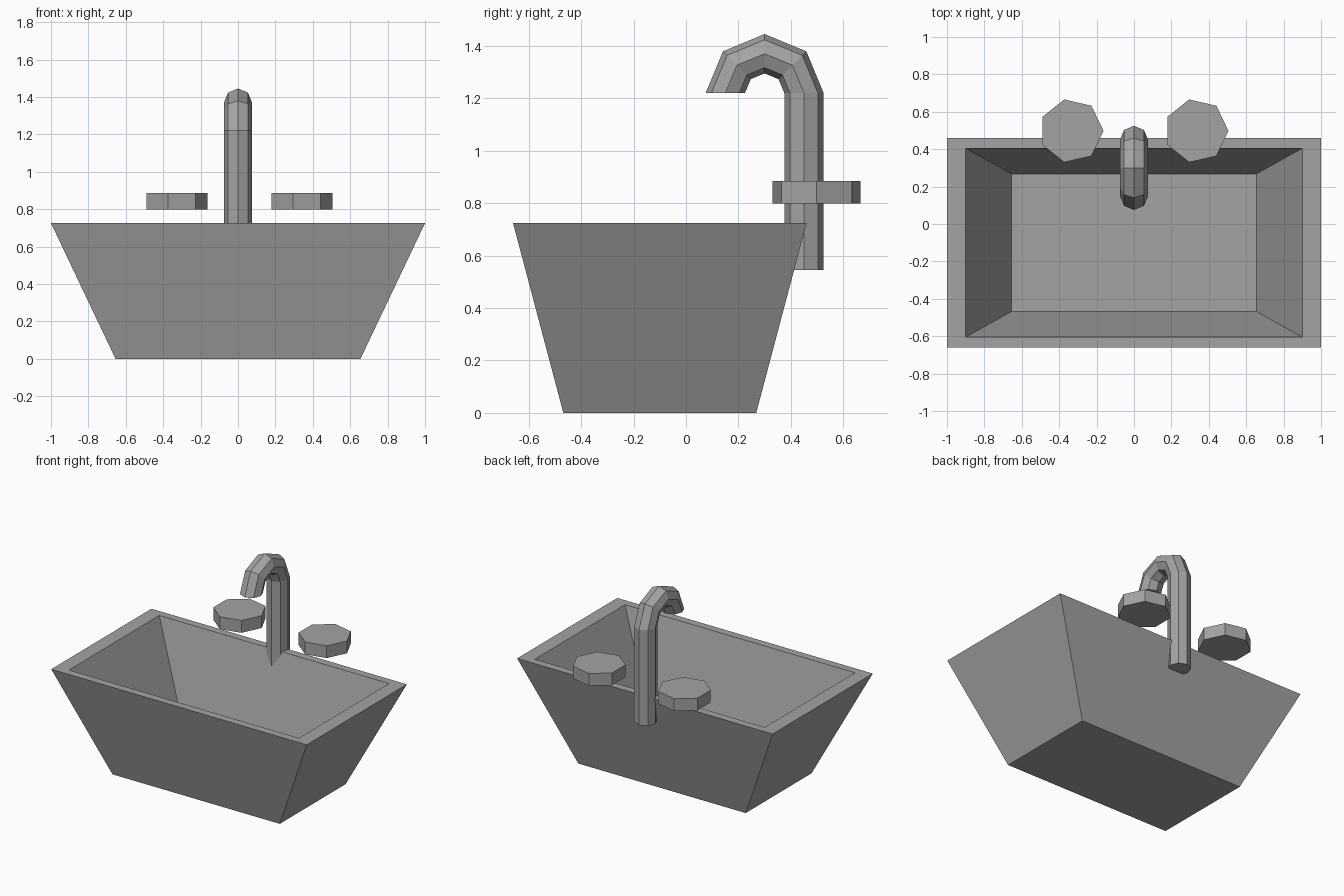
import bpy
import bmesh
from math import cos, sin, pi
from mathutils import Vector

cube = bpy.data.objects.get("Cube")
if cube:
    bpy.data.objects.remove(cube, do_unlink=True)

grey = bpy.data.materials.new("plain_grey")
grey.use_nodes = True
colour = (0.37, 0.37, 0.37, 1.0)
grey.diffuse_color = colour
grey.node_tree.nodes["Principled BSDF"].inputs["Base Color"].default_value = colour


def loft(name, rings):
    """Skin equal-length rings with quads and cap both ends."""
    bm = bmesh.new()
    loops = [[bm.verts.new(p) for p in ring] for ring in rings]
    n = len(loops[0])
    for low, high in zip(loops, loops[1:]):
        for i in range(n):
            j = (i + 1) % n
            bm.faces.new((low[i], low[j], high[j], high[i]))
    bm.faces.new(loops[0][::-1])
    bm.faces.new(loops[-1])
    bmesh.ops.recalc_face_normals(bm, faces=bm.faces)
    mesh = bpy.data.meshes.new(name)
    bm.to_mesh(mesh)
    bm.free()
    mesh.materials.append(grey)
    obj = bpy.data.objects.new(name, mesh)
    bpy.context.collection.objects.link(obj)
    return obj


def rectangle(half_x, half_y, z, centre_y=-0.1):
    return [Vector((sx * half_x, centre_y + sy * half_y, z))
            for sx, sy in ((-1, -1), (1, -1), (1, 1), (-1, 1))]


def ring(centre, radius, sides, u, v):
    return [centre + radius * (cos(2 * pi * i / sides) * u + sin(2 * pi * i / sides) * v)
            for i in range(sides)]


X, Y, Z = Vector((1, 0, 0)), Vector((0, 1, 0)), Vector((0, 0, 1))


def disc(name, x, y, radius, bottom, top):
    return loft(name, [ring(Vector((x, y, z)), radius, 7, X, Y) for z in (bottom, top)])


# Basin: tapered outer shell, flat rim and sunken floor
RIM, FLOOR = 0.725, 0.21
loft("basin", [
    rectangle(0.655, 0.368, 0),
    rectangle(1.0, 0.56, RIM),
    rectangle(0.9, 0.505, RIM),
    rectangle(0.655, 0.368, FLOOR),
])

# Drain plate on the basin floor
disc("drain", 0, -0.1, 0.1, FLOOR - 0.003, FLOOR + 0.006)

# Tap handles
for side, x in (("left", 0.333), ("right", -0.335)):
    disc(side + "_handle", x, 0.498, 0.172, 0.798, 0.885)

# Faucet: upright pipe bending over in a half circle
BEND_Y, BEND_Z, BEND_R, PIPE_R = 0.3, 1.22, 0.15, 0.075
pipe = [ring(Vector((0, BEND_Y + BEND_R, 0.545)), PIPE_R, 8, X, Y)]
for step in range(5):
    a = step * pi / 4
    out = cos(a) * Y + sin(a) * Z
    centre = BEND_Y * Y + BEND_Z * Z + BEND_R * out
    pipe.append(ring(centre, PIPE_R, 8, X, out))
loft("faucet", pipe)
